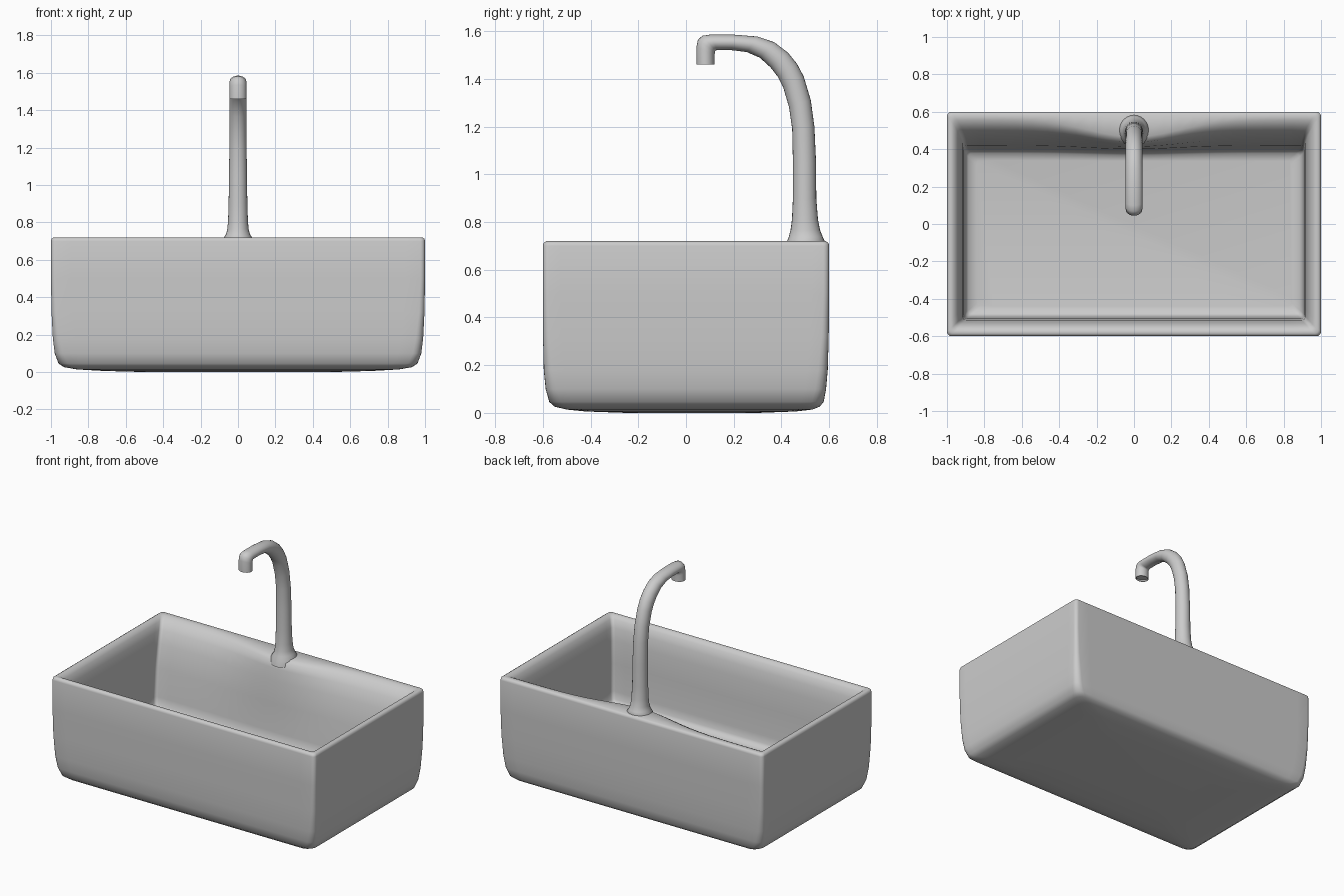
import bpy, bmesh, math


def skin(name, loops, cap_start=True, cap_end=True):
    """Bridge a list of equal-length closed loops into a mesh object."""
    bm = bmesh.new()
    rings = [[bm.verts.new(p) for p in loop] for loop in loops]
    n = len(rings[0])
    for a, b in zip(rings, rings[1:]):
        for i in range(n):
            j = (i + 1) % n
            bm.faces.new((a[i], a[j], b[j], b[i]))
    if cap_start:
        bm.faces.new(rings[0][::-1])
    if cap_end:
        bm.faces.new(rings[-1])
    bmesh.ops.recalc_face_normals(bm, faces=bm.faces)
    me = bpy.data.meshes.new(name)
    bm.to_mesh(me)
    bm.free()
    ob = bpy.data.objects.new(name, me)
    bpy.context.collection.objects.link(ob)
    bpy.ops.object.select_all(action='DESELECT')
    ob.select_set(True)
    bpy.context.view_layer.objects.active = ob
    bpy.ops.object.shade_smooth_by_angle(angle=math.radians(60))
    return ob


def section(hx, y0, y1, z, r, bulge=0.0, corner=5, side=24):
    """Rounded rectangle; bulge pushes the back edge inward behind the tap."""
    centres = [(hx - r, y1 - r), (-hx + r, y1 - r), (-hx + r, y0 + r), (hx - r, y0 + r)]
    arcs = []
    for k, (cx, cy) in enumerate(centres):
        arc = []
        for i in range(corner + 1):
            a = math.pi / 2 * (k + i / corner)
            arc.append((cx + r * math.cos(a), cy + r * math.sin(a)))
        arcs.append(arc)
    pts = []
    for k in range(4):
        pts += arcs[k]
        (ax, ay), (bx, by) = arcs[k][-1], arcs[(k + 1) % 4][0]
        for i in range(1, side):
            t = i / side
            x, y = ax + (bx - ax) * t, ay + (by - ay) * t
            if k == 0:
                y -= bulge * math.exp(-(x / 0.33) ** 2)
            pts.append((x, y))
    return [(x, y, z) for x, y in pts]


# Basin: underside, outer wall, rolled rim, inner wall, floor
basin = [
    (0.50, -0.25, 0.30, 0.000, 0.10),
    (0.72, -0.42, 0.46, 0.006, 0.09),
    (0.86, -0.50, 0.53, 0.014, 0.07),
    (0.93, -0.55, 0.56, 0.026, 0.06),
    (0.96, -0.573, 0.577, 0.046, 0.05),
    (0.980, -0.588, 0.587, 0.100, 0.045),
    (0.990, -0.596, 0.594, 0.180, 0.04),
    (0.997, -0.599, 0.598, 0.320, 0.03),
    (1.00, -0.60, 0.60, 0.500, 0.025),
    (1.00, -0.60, 0.60, 0.700, 0.025),
    (0.997, -0.597, 0.597, 0.712, 0.025),
    (0.985, -0.585, 0.585, 0.720, 0.02),
    (0.965, -0.565, 0.555, 0.716, 0.02, 0.09),
    (0.945, -0.545, 0.520, 0.697, 0.02, 0.085),
    (0.928, -0.527, 0.485, 0.650, 0.02, 0.06),
    (0.917, -0.513, 0.453, 0.570, 0.02, 0.04),
    (0.911, -0.505, 0.420, 0.420, 0.02, 0.02),
    (0.907, -0.500, 0.402, 0.230, 0.02, 0.01),
    (0.900, -0.493, 0.394, 0.180, 0.02, 0.01),
    (0.885, -0.480, 0.378, 0.158, 0.02, 0.01),
    (0.840, -0.440, 0.340, 0.150, 0.02),
]
skin("sink_basin", [section(*s) for s in basin])

# Tap: opposite edge points (back/top y, z), (front/bottom y, z), half width
tap = [
    (0.575, 0.690, 0.410, 0.670, 0.080),
    (0.582, 0.720, 0.418, 0.708, 0.080),
    (0.573, 0.738, 0.430, 0.735, 0.064),
    (0.562, 0.765, 0.438, 0.765, 0.057),
    (0.553, 0.810, 0.444, 0.810, 0.053),
    (0.546, 0.900, 0.448, 0.900, 0.050),
    (0.545, 1.050, 0.448, 1.050, 0.048),
    (0.538, 1.200, 0.445, 1.190, 0.046),
    (0.523, 1.310, 0.432, 1.280, 0.045),
    (0.493, 1.410, 0.407, 1.365, 0.045),
    (0.465, 1.463, 0.385, 1.408, 0.045),
    (0.427, 1.510, 0.355, 1.447, 0.045),
    (0.370, 1.553, 0.310, 1.488, 0.045),
    (0.300, 1.577, 0.255, 1.512, 0.045),
    (0.200, 1.585, 0.190, 1.520, 0.045),
    (0.100, 1.585, 0.132, 1.520, 0.045),
    (0.068, 1.580, 0.124, 1.519, 0.045),
    (0.050, 1.563, 0.121, 1.512, 0.045),
    (0.044, 1.535, 0.120, 1.500, 0.045),
    (0.044, 1.460, 0.120, 1.460, 0.045),
    (0.048, 1.460, 0.116, 1.460, 0.040),
    (0.048, 1.470, 0.116, 1.470, 0.040),
]
rings = []
for oy, oz, iy, iz, rx in tap:
    ring = []
    for i in range(24):
        a = math.tau * i / 24
        c = math.cos(a) / 2
        ring.append((rx * math.sin(a), (oy + iy) / 2 + (oy - iy) * c,
                     (oz + iz) / 2 + (oz - iz) * c))
    rings.append(ring)
skin("tap_spout", rings)
